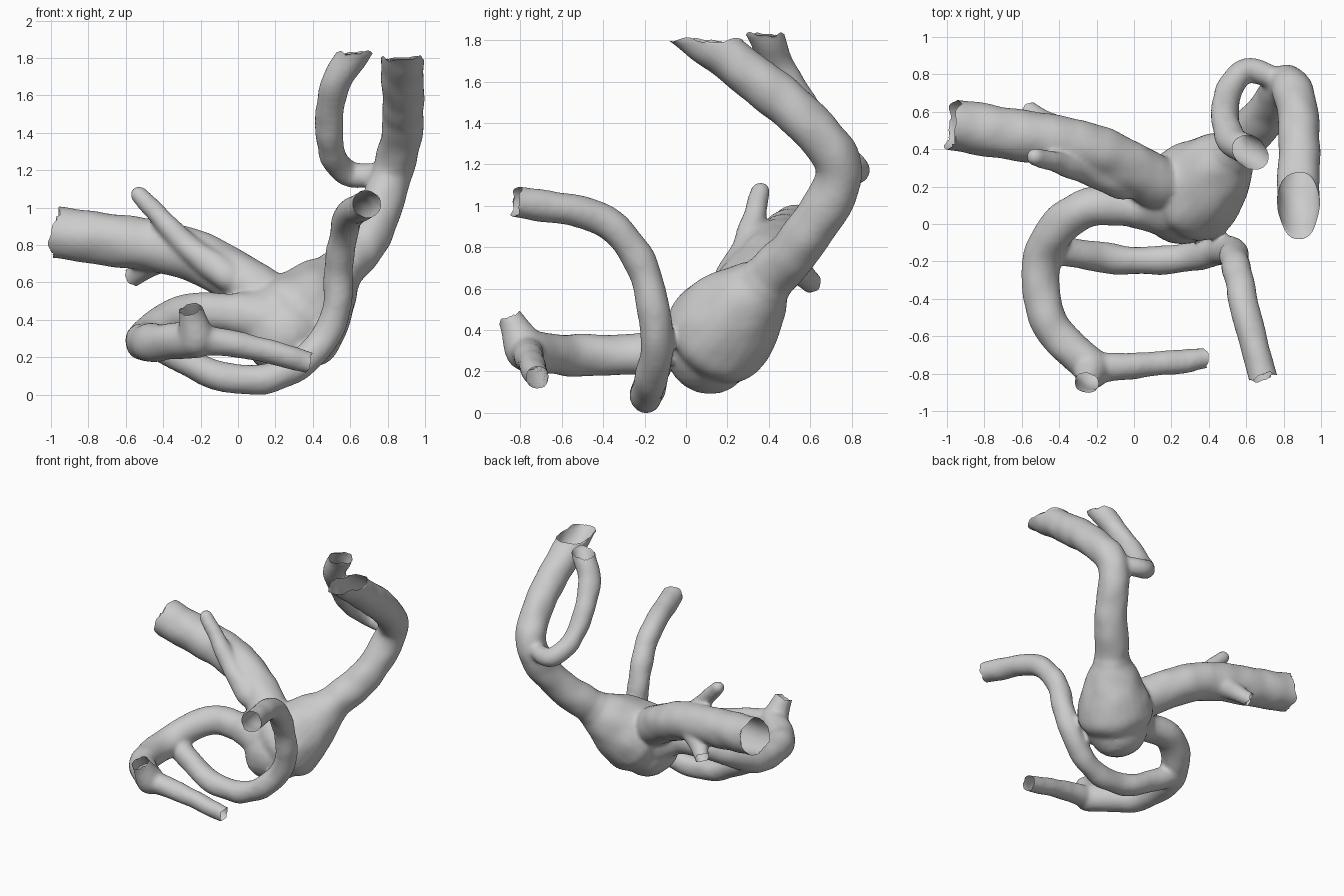
import bpy, bmesh, math
from mathutils import Vector, noise

if "Cube" in bpy.data.objects:
    bpy.data.objects.remove(bpy.data.objects["Cube"])

# Each vessel: parent whose tip it grows from, start and end radius, open end?, path points
VESSELS = {
    "sac": (None, .225, .14, False, [(.25, .11, .31), (.34, .19, .41), (.52, .38, .62)]),
    "sac_lobe": (None, .2, .12, False, [(.2, .12, .38), (.02, .09, .42)]),
    "right_artery": ("sac", .125, .112, True,
                     [(.71, .59, .86), (.82, .74, 1.17), (.88, .55, 1.43), (.88, .1, 1.79)]),
    "right_loop": (None, .06, .083, True, [(.8, .76, 1.18), (.6, .82, 1.17), (.495, .68, 1.31),
                                           (.51, .47, 1.62), (.62, .38, 1.82)]),
    "left_artery": (None, .14, .137, True, [(.15, .21, .52), (-.28, .41, .75), (-.97, .53, .86)]),
    "ridge_branch": (None, .085, .045, False, [(-.05, .21, .62), (-.28, .29, .8), (-.53, .36, 1.06)]),
    "low_branch": (None, .08, .05, True, [(-.42, .5, .72), (-.57, .61, .62)]),
    "front_vessel": (None, .105, .097, False, [(.08, .09, .42), (-.28, .075, .43), (-.49, -.17, .29),
                                               (-.45, -.53, .27), (-.22, -.77, .29)]),
    "front_stub": ("front_vessel", .1, .06, True, [(-.25, -.85, .45)]),
    "front_branch": ("front_vessel", .08, .056, True, [(.05, -.755, .25), (.38, -.72, .16)]),
    "long_vessel": (None, .078, .076, True,
                    [(-.47, -.12, .28), (-.08, -.19, .09), (.26, -.18, .11), (.5, -.14, .36),
                     (.54, -.21, .7), (.59, -.43, .94), (.69, -.82, 1.01)]),
}
BULGE = {"sac": .08, "right_artery": -.008}  # extra radius halfway along
SIDES, STEPS = 24, 12


def vessel_points(name):
    parent, pts = VESSELS[name][0], VESSELS[name][4]
    return [Vector(p) for p in ([VESSELS[parent][4][-1]] if parent else []) + pts]


def catmull(a, b, c, d, t):
    return b + (c - a) * t / 2 + (a - 2.5 * b + 2 * c - d / 2) * t ** 2 \
        + (3 * b - a - 3 * c + d) * t ** 3 / 2


def add_tube(bm, name):
    """Smooth closed tube with round ends."""
    _, r0, r1, is_open, _ = VESSELS[name]
    pts = vessel_points(name)
    ctrl = [2 * pts[0] - pts[1]] + pts + [2 * pts[-1] - pts[-2]]
    path = [catmull(*ctrl[i:i + 4], k / STEPS) for i in range(len(pts) - 1) for k in range(STEPS)]
    path.append(pts[-1])
    if is_open:  # overshoot, trimmed later
        path.append(path[-1] + (path[-1] - path[-2]).normalized() * .16)
    rings, side, last = [], Vector((.3, .5, .8)), len(path) - 1
    for i, p in enumerate(path):
        t = i / last
        r = r0 + (r1 - r0) * t + BULGE.get(name, 0) * math.sin(math.pi * t)
        tan = (path[min(i + 1, last)] - path[max(i - 1, 0)]).normalized()
        side = (side - tan * side.dot(tan)).normalized()
        up = tan.cross(side)
        rings.append([bm.verts.new(p + r * (side * math.cos(a) + up * math.sin(a)))
                      for a in (math.tau * k / SIDES for k in range(SIDES))])
    for r, s in zip(rings, rings[1:]):
        for k in range(SIDES):
            n = (k + 1) % SIDES
            bm.faces.new((r[k], r[n], s[n], s[k]))
    bm.faces.new(rings[0][::-1])
    bm.faces.new(rings[-1])
    for p, r in ((path[0], r0), (path[-1], r1)):
        ball = bmesh.ops.create_uvsphere(bm, u_segments=SIDES, v_segments=STEPS, radius=r * .98)
        bmesh.ops.translate(bm, verts=ball["verts"], vec=p)


def open_end(bm, name):
    """Cut the tip off a vessel and leave a slightly ragged rim."""
    r, pts = VESSELS[name][2], vessel_points(name)
    end = pts[-1]
    axis = (end - pts[-2]).normalized()
    # the two upright vessels are cut level, the others square to their run
    cut = Vector((0, 0, 1)) if end.z > 1.5 else axis

    def at_tip(co):
        d = co - end
        along = d.dot(axis)
        return -2.4 * r < along < r + .3 and (d - axis * along).length < 1.7 * r

    geom = set()
    for f in bm.faces:
        if at_tip(f.calc_center_median()):
            geom.add(f)
            geom.update(f.edges, f.verts)
    res = bmesh.ops.bisect_plane(bm, geom=list(geom), plane_co=end, plane_no=cut)
    rim = [v for v in res["geom_cut"] if isinstance(v, bmesh.types.BMVert)]
    gone = [v for v in bm.verts if (v.co - end).dot(cut) > 1e-4 and at_tip(v.co)]
    bmesh.ops.delete(bm, geom=gone, context='VERTS')
    u = cut.orthogonal().normalized()
    w = cut.cross(u)
    for v in rim:
        if v.is_valid:
            a = math.atan2((v.co - end).dot(w), (v.co - end).dot(u))
            v.co += cut * r * (.1 * math.sin(3 * a) + .05 * math.sin(7 * a))


# All vessels fused into a single skin
bm = bmesh.new()
for name in VESSELS:
    add_tube(bm, name)
bmesh.ops.recalc_face_normals(bm, faces=bm.faces)
raw = bpy.data.meshes.new("vessel_source")
bm.to_mesh(raw)
bm.free()
tree = bpy.data.objects.new("artery_tree_with_aneurysm", raw)
bpy.context.collection.objects.link(tree)
fuse = tree.modifiers.new("fuse", 'REMESH')
fuse.mode, fuse.voxel_size = 'VOXEL', .014
blend = tree.modifiers.new("blend", 'SMOOTH')
blend.iterations = 12
skin = bpy.data.meshes.new_from_object(tree.evaluated_get(bpy.context.evaluated_depsgraph_get()))
tree.modifiers.clear()
tree.data = skin
bpy.data.meshes.remove(raw)

# Gentle organic unevenness, then the open ends
bm = bmesh.new()
bm.from_mesh(skin)
bm.normal_update()
for v, n in [(v, v.normal.copy()) for v in bm.verts]:
    v.co += n * (.002 + .01 * noise.noise(v.co * 7))
for name in VESSELS:
    if VESSELS[name][3]:
        open_end(bm, name)

# Rest the lowest point on the floor
low = min(v.co.z for v in bm.verts)
bmesh.ops.translate(bm, verts=bm.verts, vec=(0, 0, -low))
bm.to_mesh(skin)
bm.free()
for p in skin.polygons:
    p.use_smooth = True
